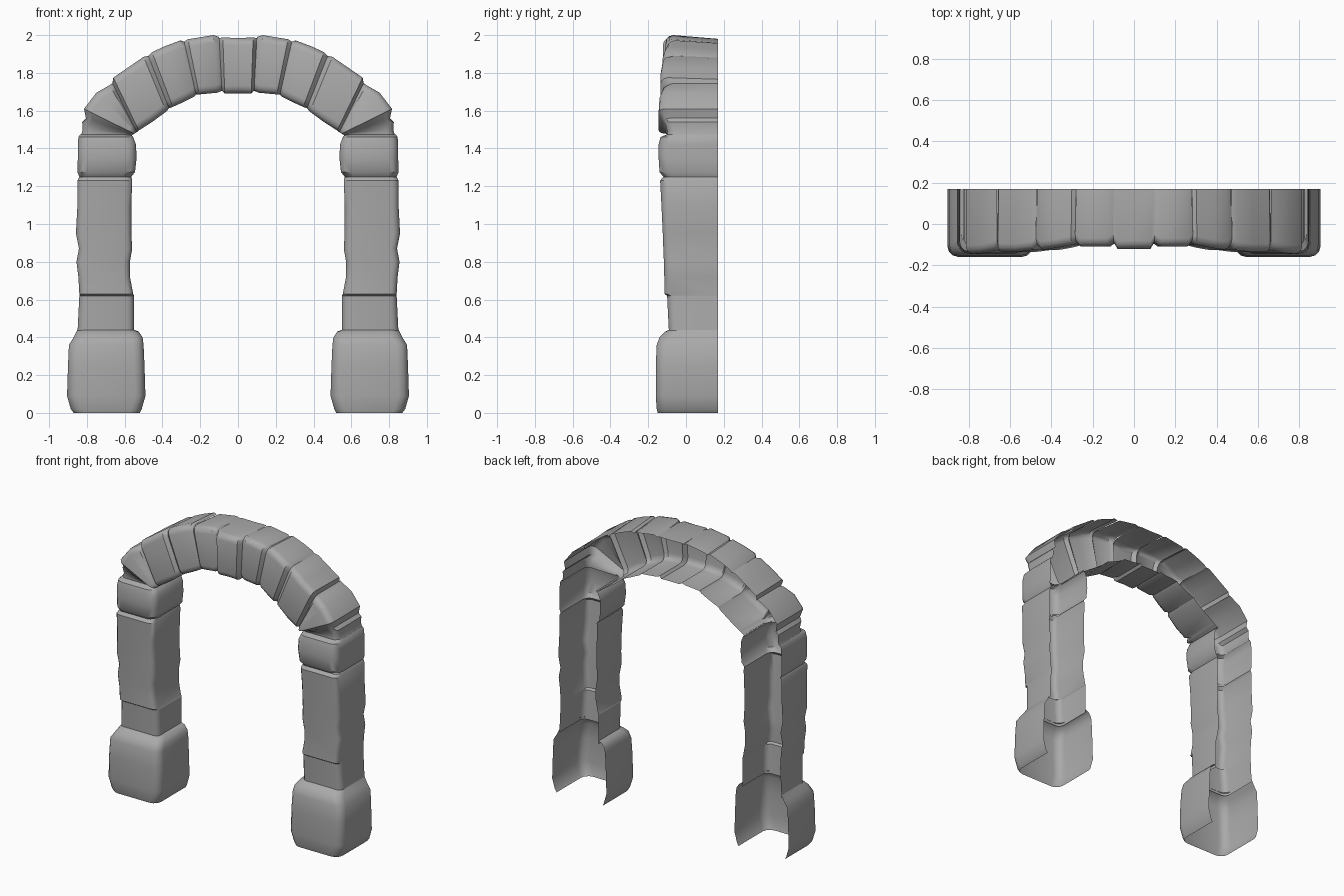
import bpy, bmesh, math
from mathutils import Vector

cube = bpy.data.objects.get("Cube")
if cube:
    bpy.data.objects.remove(cube)

stone = bpy.data.materials.new("grey_stone")
stone.use_nodes = True
GREY = (0.4, 0.4, 0.4, 1)
stone.diffuse_color = GREY
stone.node_tree.nodes["Principled BSDF"].inputs["Base Color"].default_value = GREY
BACK = 0.17


def section(outer, inner, front, bevel, droop):
    """U-shaped section, open at the back, with rounded front corners."""
    across = (inner - outer).normalized()
    width = (inner - outer).length
    points = [(droop, BACK)]
    corner = [(bevel * (1 - math.cos(a)), front + bevel * (1 - math.sin(a)))
              for a in (math.radians(d) for d in (0, 30, 60, 90))]
    points += corner + [(width - u, y) for u, y in reversed(corner)]
    points.append((width, BACK))
    return [(outer.x + across.x * u, y, outer.y + across.y * u) for u, y in points]


def shell(name, stations, bevel=0.04, droop=0.0):
    """Loft sections (outer x, outer z, inner x, inner z, front y), mirrored in x."""
    bm = bmesh.new()
    rows = []
    for xo, zo, xi, zi, front in stations:
        ring = section(Vector((xo, zo)), Vector((xi, zi)), front, bevel, droop)
        rows.append([bm.verts.new(p) for p in ring])
    for low, high in zip(rows, rows[1:]):
        for i in range(len(low) - 1):
            bm.faces.new((low[i], high[i], high[i + 1], low[i + 1]))
    mesh = bpy.data.meshes.new(name)
    bm.to_mesh(mesh)
    bm.free()
    mesh.materials.append(stone)
    obj = bpy.data.objects.new(name, mesh)
    bpy.context.collection.objects.link(obj)
    mirror = obj.modifiers.new("other_side", 'MIRROR')
    mirror.use_axis[0] = True
    bpy.ops.object.select_all(action='DESELECT')
    obj.select_set(True)
    bpy.context.view_layer.objects.active = obj
    bpy.ops.object.shade_smooth_by_angle(angle=math.radians(35))


def level(rows):
    """Horizontal stations from (height, outer x, inner x, front y)."""
    return [(xo, z, xi, z, y) for z, xo, xi, y in rows]


# Pillars: plinth, two shaft stones and a bulging capital
shell("plinth", level([
    (0.0, .87, .52, -.15), (.02, .885, .51, -.155), (.09, .905, .49, -.16),
    (.25, .9, .495, -.16), (.36, .895, .5, -.155), (.4, .87, .505, -.14),
    (.43, .855, .525, -.11), (.44, .85, .55, -.09)]), bevel=0.055)
shell("lower_shaft", level([
    (.42, .85, .55, -.09), (.52, .845, .55, -.095), (.62, .84, .55, -.1)]))
shell("upper_shaft", level([
    (.62, .84, .55, -.1), (.63, .84, .555, -.115), (.72, .845, .572, -.115),
    (.8, .855, .572, -.117), (.87, .842, .56, -.12), (.95, .858, .565, -.123),
    (1.1, .85, .565, -.13), (1.23, .85, .56, -.137), (1.25, .84, .565, -.12)]),
    bevel=0.035)
shell("capital", level([
    (1.25, .84, .565, -.12), (1.275, .85, .545, -.14), (1.35, .848, .537, -.145),
    (1.42, .848, .54, -.145), (1.46, .845, .555, -.135), (1.475, .835, .57, -.1)]),
    bevel=0.05)

# Arch stones from the springer up to the keystone
shell("springer", [
    (.83, 1.47, .57, 1.465, -.1), (.822, 1.5, .562, 1.47, -.1),
    (.825, 1.54, .555, 1.474, -.11), (.805, 1.56, .552, 1.476, -.125),
    (.815, 1.61, .549, 1.478, -.145), (.75, 1.695, .545, 1.48, -.14),
    (.68, 1.735, .54, 1.483, -.125), (.665, 1.745, .537, 1.485, -.105)])
shell("haunch_stone", [
    (.665, 1.745, .537, 1.485, -.105), (.66, 1.775, .525, 1.495, -.135),
    (.58, 1.83, .455, 1.54, -.135), (.5, 1.885, .38, 1.595, -.125),
    (.475, 1.89, .365, 1.613, -.105)], droop=0.01)
shell("shoulder_stone", [
    (.475, 1.89, .365, 1.613, -.105), (.455, 1.91, .345, 1.62, -.125),
    (.39, 1.94, .29, 1.645, -.115), (.305, 1.972, .235, 1.672, -.1),
    (.285, 1.965, .222, 1.685, -.09)], droop=0.015)
shell("crown_stone", [
    (.285, 1.965, .222, 1.685, -.09), (.265, 1.978, .205, 1.686, -.11),
    (.13, 2.0, .11, 1.695, -.108), (.1, 1.99, .085, 1.705, -.09)], droop=0.02)
shell("keystone", [
    (.1, 1.985, .085, 1.705, -.09), (.08, 1.987, .07, 1.69, -.122),
    (0, 1.985, 0, 1.692, -.12)], droop=0.01)
